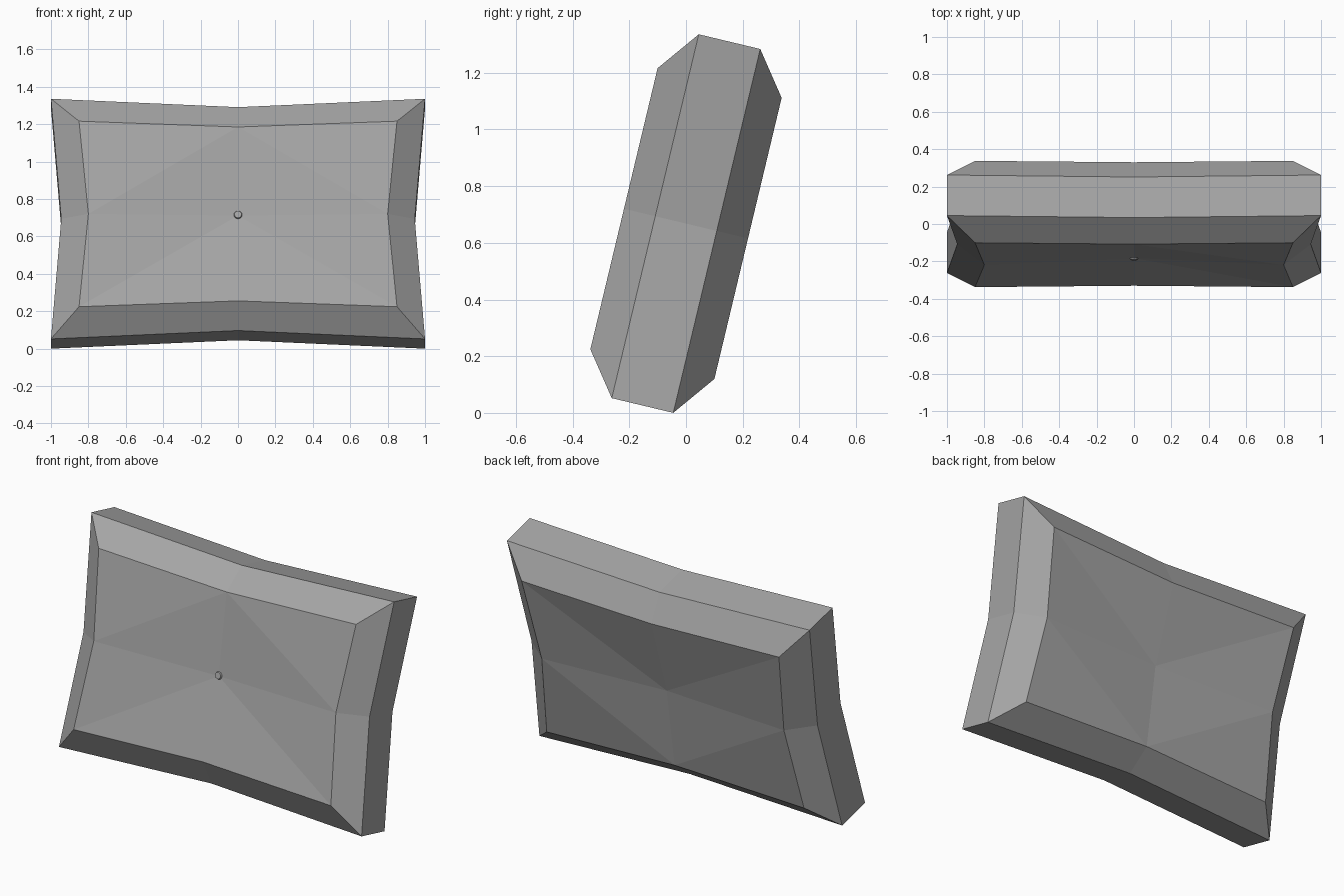
import bpy, bmesh, math
from mathutils import Matrix

cube = bpy.data.objects.get("Cube")
if cube:
    bpy.data.objects.remove(cube)

TILT = Matrix.Translation((0, 0, 0.668)) @ Matrix.Rotation(math.radians(-13.45), 4, 'X')


def material(name, value):
    mat = bpy.data.materials.new(name)
    mat.use_nodes = True
    color = (value, value, value, 1)
    mat.diffuse_color = color
    mat.node_tree.nodes["Principled BSDF"].inputs["Base Color"].default_value = color
    return mat


def finish(bm, name, mat):
    bmesh.ops.recalc_face_normals(bm, faces=bm.faces)
    mesh = bpy.data.meshes.new(name)
    bm.to_mesh(mesh)
    bm.free()
    mesh.materials.append(mat)
    obj = bpy.data.objects.new(name, mesh)
    obj.matrix_world = TILT
    bpy.context.collection.objects.link(obj)
    return obj


def pinched_ring(bm, w, h, mid_w, mid_h, y):
    """Rectangle whose edge midpoints are pulled inward; even indices are corners."""
    points = [(w, h), (0, mid_h), (-w, h), (-mid_w, 0),
              (-w, -h), (0, -mid_h), (w, -h), (mid_w, 0)]
    return [bm.verts.new((x, y, z)) for x, z in points]


grey = material("grey fabric", 0.38)

# Cushion: two inset panels joined to a thick pinched border
bm = bmesh.new()
panel = (0.85, 0.51, 0.80, 0.478)
border = (1.0, 0.66, 0.945, 0.614)
rings = [pinched_ring(bm, *size, y) for size, y in
         ((panel, -0.225), (border, -0.1115), (border, 0.1115), (panel, 0.225))]
for a, b in zip(rings, rings[1:]):
    for i in range(8):
        j = (i + 1) % 8
        bm.faces.new((a[i], a[j], b[j], b[i]))

# Dented panel centres: some quarters fold to the corner, others across it
for ring, y, folded in ((rings[0], -0.187, (0, 2)), (rings[3], 0.187, (4, 6))):
    centre = bm.verts.new((0, y, 0))
    for c in range(0, 8, 2):
        before, corner, after = ring[c - 1], ring[c], ring[(c + 1) % 8]
        if c in folded:
            bm.faces.new((before, corner, after))
            bm.faces.new((before, after, centre))
        else:
            bm.faces.new((before, corner, centre))
            bm.faces.new((corner, after, centre))
finish(bm, "cushion", grey)

# Button: small tapered disc in the middle of the front panel
bm = bmesh.new()
place = Matrix.Translation((0, -0.19, 0.004)) @ Matrix.Rotation(math.radians(90), 4, 'X')
bmesh.ops.create_cone(bm, cap_ends=True, segments=10, radius1=0.025, radius2=0.019,
                      depth=0.014, matrix=place)
finish(bm, "button", grey)
